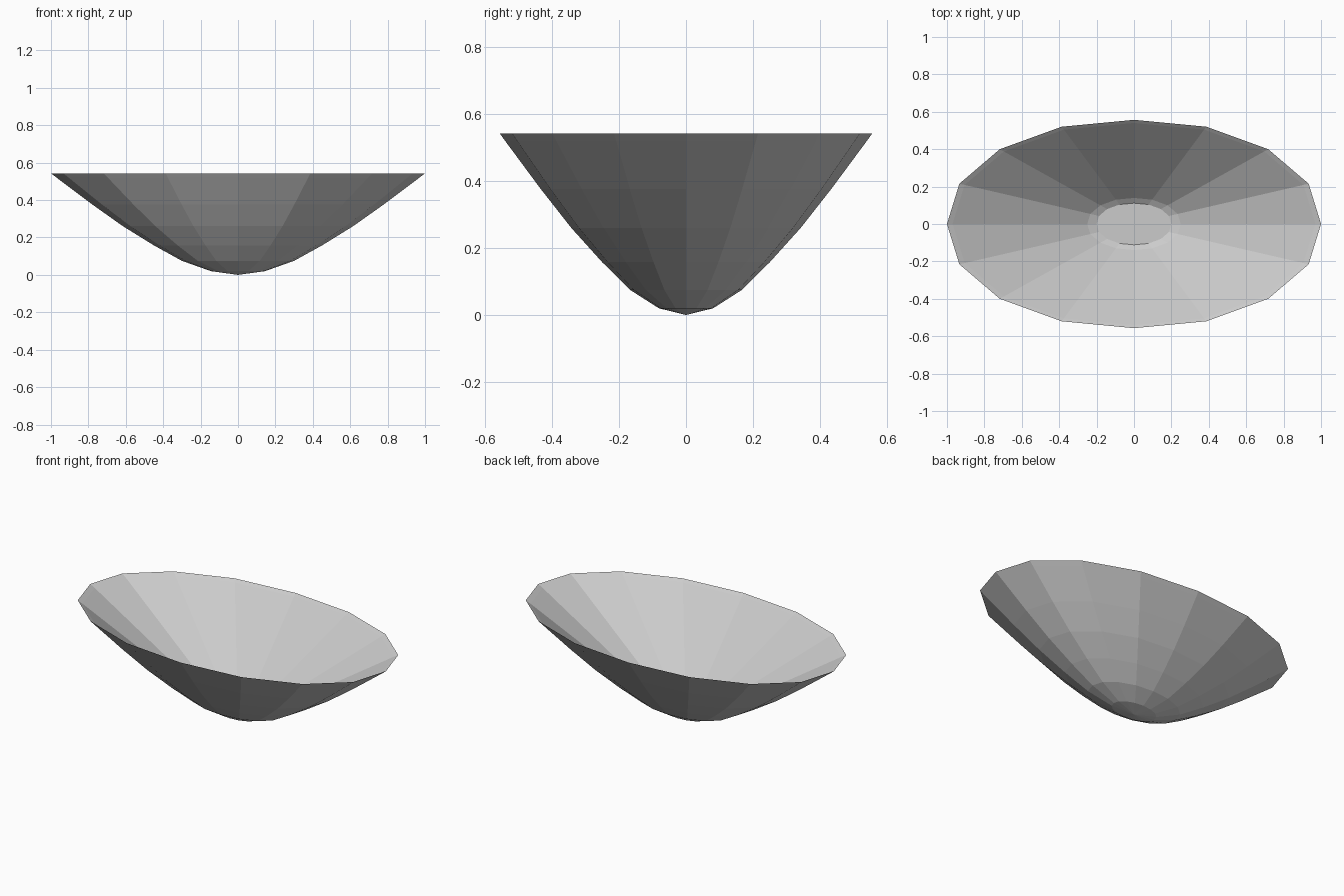
import bpy
import bmesh
import math

if "Cube" in bpy.data.objects:
    bpy.data.objects.remove(bpy.data.objects["Cube"])

SIDES = 16
HALF_WIDTH, HALF_DEPTH = 1.0, 0.557

# Cross-section as (share of rim radius, height)
OUTER = [(0.145, 0.02), (0.30, 0.075), (0.45, 0.158), (0.615, 0.26),
         (0.78, 0.377), (0.97, 0.52)]
RIM = [(1.0, 0.543)]
INNER = [(0.97, 0.527), (0.25, 0.095), (0.20, 0.075)]


def ring(bm, share, height):
    """One slightly squared oval ring of the bowl."""
    verts = []
    for i in range(SIDES):
        a = 2 * math.pi * i / SIDES
        bulge = 1 + 0.015 * abs(math.sin(2 * a))
        verts.append(bm.verts.new((HALF_WIDTH * share * bulge * math.cos(a),
                                   HALF_DEPTH * share * bulge * math.sin(a),
                                   height)))
    return verts


bm = bmesh.new()
rings = [ring(bm, s, z) for s, z in OUTER + RIM + INNER]

# Walls
for low, high in zip(rings, rings[1:]):
    for i in range(SIDES):
        j = (i + 1) % SIDES
        bm.faces.new((low[i], low[j], high[j], high[i]))

# Pointed underside
tip = bm.verts.new((0, 0, 0))
for i in range(SIDES):
    bm.faces.new((tip, rings[0][(i + 1) % SIDES], rings[0][i]))

# Flat inside floor
bm.faces.new(rings[-1])
bmesh.ops.recalc_face_normals(bm, faces=bm.faces[:])

mesh = bpy.data.meshes.new("bowl")
bm.to_mesh(mesh)
bm.free()

# Plain grey colour
grey = bpy.data.materials.new("light grey")
grey.diffuse_color = (0.6, 0.6, 0.6, 1)
grey.use_nodes = True
grey.node_tree.nodes["Principled BSDF"].inputs["Base Color"].default_value = grey.diffuse_color
mesh.materials.append(grey)

bowl = bpy.data.objects.new("bowl", mesh)
bpy.context.collection.objects.link(bowl)
